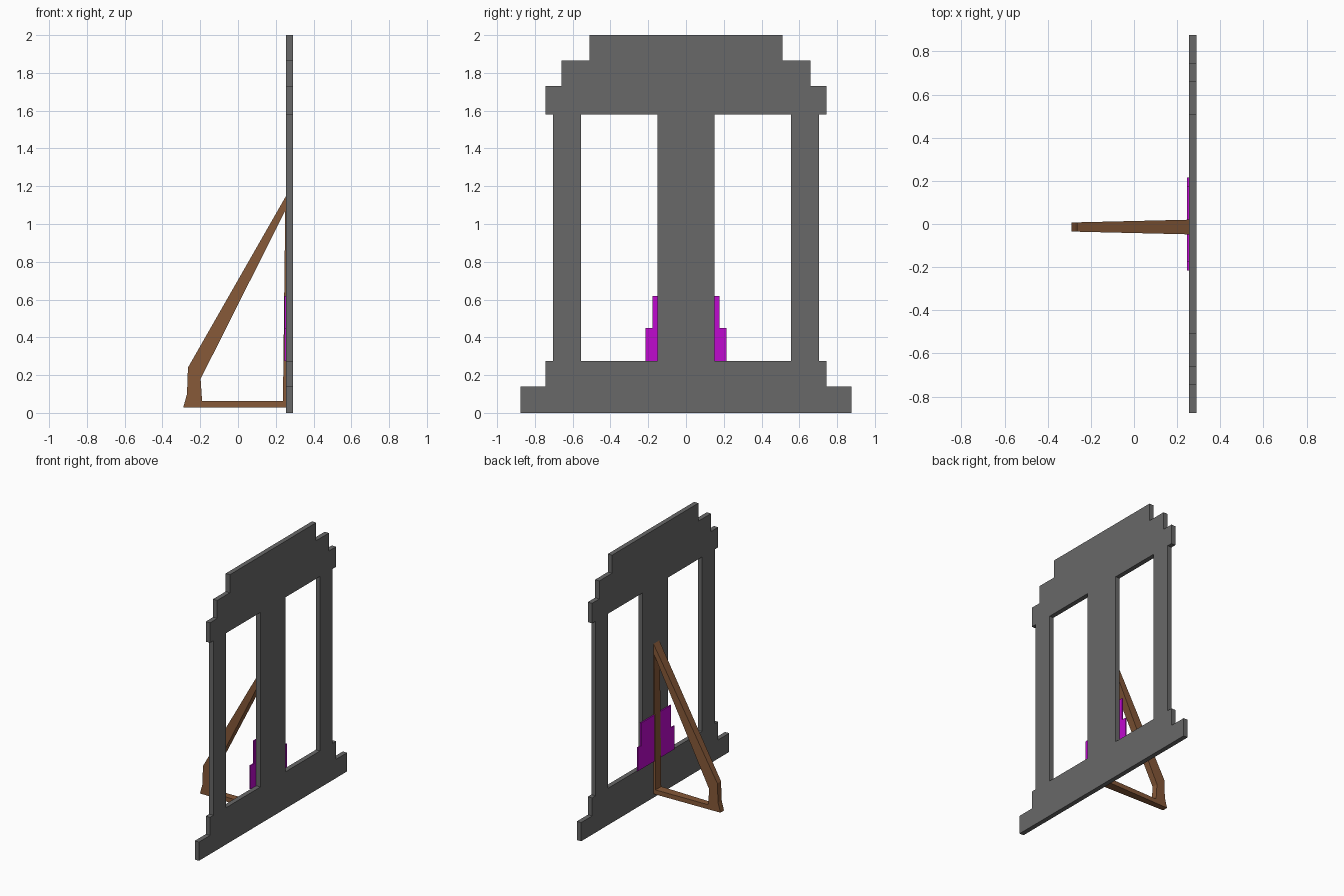
import bpy, bmesh
from mathutils import Vector

cube = bpy.data.objects.get("Cube")
if cube:
    bpy.data.objects.remove(cube)


def material(name, rgb):
    m = bpy.data.materials.new(name)
    m.use_nodes = True
    m.diffuse_color = (*rgb, 1)
    m.node_tree.nodes["Principled BSDF"].inputs["Base Color"].default_value = (*rgb, 1)
    return m


grey = material("dark grey", (0.14, 0.14, 0.14))
purple = material("magenta", (0.52, 0.003, 0.62))
brown = material("wood brown", (0.24, 0.10, 0.04))


def prism(name, loops, place, depth, mat, shape=None):
    """Fill an outline with optional holes, extrude it by depth, then reshape."""
    bm = bmesh.new()
    edges = []
    for loop in loops:
        vs = [bm.verts.new(place(u, w)) for u, w in loop]
        edges += [bm.edges.new((a, b)) for a, b in zip(vs, vs[1:] + vs[:1])]
    bmesh.ops.triangle_fill(bm, edges=edges, use_beauty=True,
                            normal=Vector(depth).normalized())
    out = bmesh.ops.extrude_face_region(bm, geom=bm.faces[:], use_keep_orig=True)
    moved = [g for g in out["geom"] if isinstance(g, bmesh.types.BMVert)]
    bmesh.ops.translate(bm, verts=moved, vec=depth)
    if shape:
        for v in bm.verts:
            v.co = shape(v.co)
    bmesh.ops.recalc_face_normals(bm, faces=bm.faces[:])
    me = bpy.data.meshes.new(name)
    bm.to_mesh(me)
    bm.free()
    me.materials.append(mat)
    ob = bpy.data.objects.new(name, me)
    bpy.context.collection.objects.link(ob)
    return ob


def stepped(steps, bottom):
    """Symmetric stepped outline from (half width, top height) pairs."""
    right = []
    z = bottom
    for half, top in steps:
        right += [(half, z), (half, top)]
        z = top
    return right + [(-y, z) for y, z in reversed(right)]


def window(side):
    return [(side * y, z) for y, z in
            ((0.15, 0.275), (0.555, 0.275), (0.555, 1.58), (0.15, 1.58))]


# Flat stepped facade with two tall openings
facade = stepped([(0.875, 0.14), (0.745, 0.275), (0.705, 1.58),
                  (0.745, 1.73), (0.66, 1.865), (0.51, 2.0)], 0)
prism("facade_panel", [facade, window(1), window(-1)],
      lambda y, z: (0.255, y, z), (0.035, 0, 0), grey)

# Stepped plate on the rear of the central column
prism("column_base_plate", [stepped([(0.215, 0.45), (0.177, 0.62)], 0.275)],
      lambda y, z: (0.246, y, z), (0.009, 0, 0), purple)

# Triangular support frame, narrowing toward its foot
outer = [(0.255, 0.028), (-0.29, 0.028), (-0.27, 0.10), (-0.265, 0.24), (0.255, 1.15)]
inner = [(0.238, 0.062), (-0.19, 0.062), (-0.198, 0.18), (0.25, 1.07)]


def taper(co):
    t = (co.x + 0.29) / 0.545
    half = 0.021 + 0.013 * t
    return Vector((co.x, -0.014 + half * (1 if co.y > 0.5 else -1), co.z))


prism("support_frame", [outer, inner],
      lambda x, z: (x, 0, z), (0, 1, 0), brown, taper)
